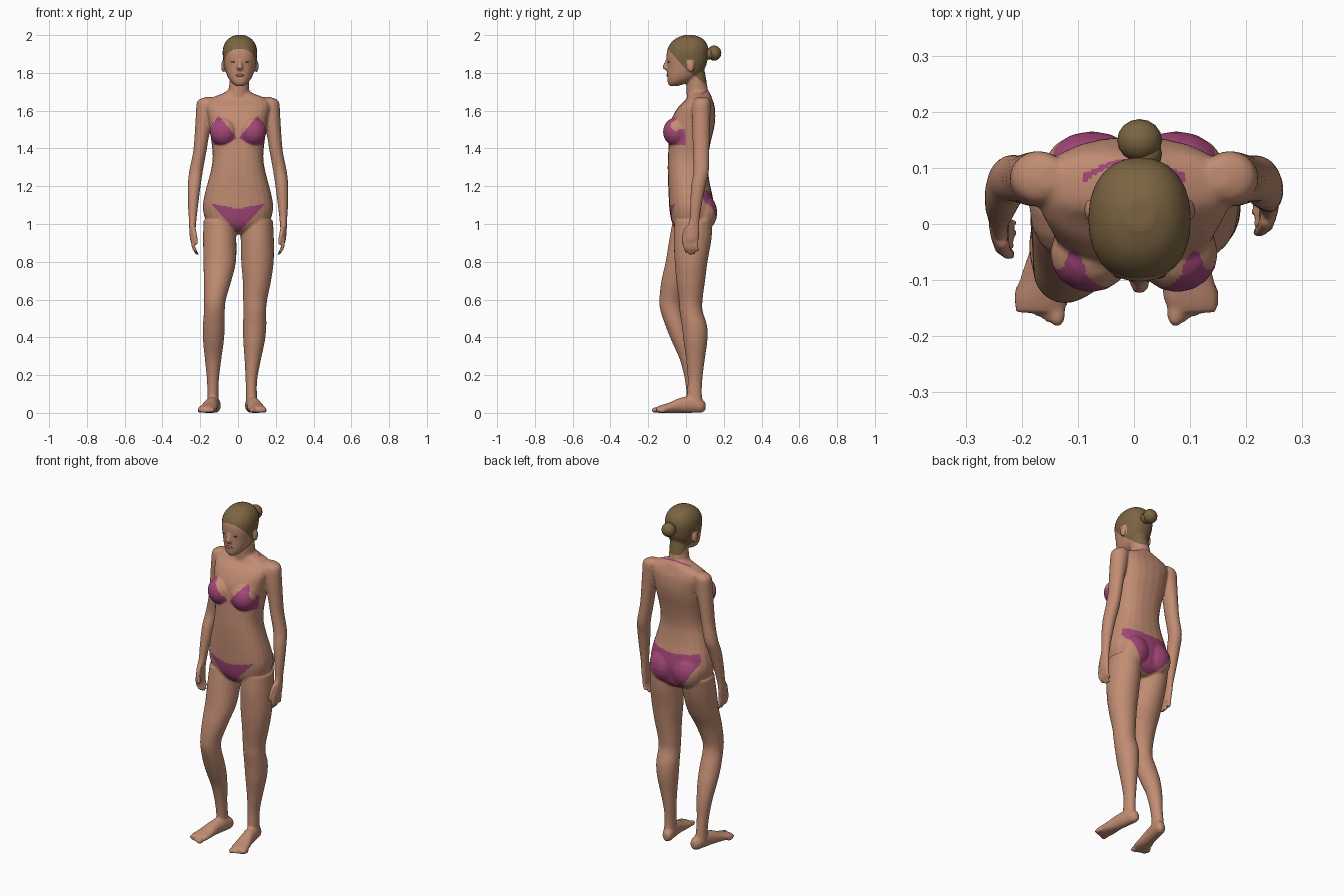
import bpy, bmesh, math
from mathutils import Matrix, Vector


def material(name, rgb):
    m = bpy.data.materials.new(name)
    m.diffuse_color = (*rgb, 1)
    return m


SKIN = material("skin", (0.54, 0.265, 0.172))
CLOTH = material("magenta cloth", (0.37, 0.062, 0.19))
HAIR = material("brown hair", (0.20, 0.128, 0.054))
DARK = material("dark brown", (0.06, 0.03, 0.022))
LIPS = material("lip colour", (0.38, 0.14, 0.10))


def smooth_path(rows, steps=4):
    """Catmull-Rom interpolation between ring rows."""
    out = []
    for i in range(len(rows) - 1):
        a, b, c, d = (rows[max(0, min(len(rows) - 1, i + k))] for k in (-1, 0, 1, 2))
        for s in range(steps):
            t = s / steps
            out.append([0.5 * (2 * q + (r - p) * t + (2 * p - 5 * q + 4 * r - w) * t * t
                               + (3 * q - p - 3 * r + w) * t ** 3)
                        for p, q, r, w in zip(a, b, c, d)])
    return out + [list(rows[-1])]


def loft(bm, rows, power=2.0, v=(0, 1, 0), n=24):
    """Closed tube through rows of (x, y, z, radius along x, radius along v)."""
    rings = []
    for x, y, z, ru, rv in smooth_path(rows):
        ring = []
        for i in range(n):
            a = 2 * math.pi * i / n
            c, s = math.cos(a), math.sin(a)
            c = math.copysign(abs(c) ** (2 / power), c)
            s = math.copysign(abs(s) ** (2 / power), s)
            ring.append(bm.verts.new(Vector((x + ru * c, y, z)) + Vector(v) * rv * s))
        rings.append(ring)
    for r0, r1 in zip(rings, rings[1:]):
        for i in range(n):
            bm.faces.new((r0[i], r0[(i + 1) % n], r1[(i + 1) % n], r1[i]))
    bm.faces.new(rings[0][::-1])
    bm.faces.new(rings[-1])


def ball(bm, centre, size):
    m = Matrix.Translation(centre) @ Matrix.Diagonal((*size, 1))
    bmesh.ops.create_uvsphere(bm, u_segments=16, v_segments=10, radius=1, matrix=m)


def finish(bm, name, mats):
    bmesh.ops.recalc_face_normals(bm, faces=bm.faces)
    me = bpy.data.meshes.new(name)
    bm.to_mesh(me)
    bm.free()
    for m in mats:
        me.materials.append(m)
    ob = bpy.data.objects.new(name, me)
    bpy.context.collection.objects.link(ob)
    for p in me.polygons:
        p.use_smooth = True
    return ob


def front_back(rows, cx):
    """(z, front y, back y, half width) to loft rows."""
    return [(cx, (f + b) / 2, z, w, (b - f) / 2) for z, f, b, w in rows]


body = bmesh.new()

# torso
loft(body, front_back([
    (.945, -.01, .09, .04), (.97, -.05, .125, .11), (1.01, -.075, .14, .165), (1.08, -.088, .15, .186),
    (1.15, -.092, .14, .178), (1.22, -.095, .125, .16), (1.30, -.097, .115, .14),
    (1.36, -.095, .118, .134), (1.43, -.092, .13, .14), (1.50, -.088, .147, .15),
    (1.56, -.075, .155, .158), (1.62, -.04, .152, .17), (1.66, 0, .14, .155),
    (1.69, .012, .128, .085), (1.71, .02, .115, .05)], 0), power=2.4)
for s in (-1, 1):
    ball(body, (s * .077, -.053, 1.488), (.073, .069, .076))   # bust
    ball(body, (s * .075, .085, 1.06), (.092, .081, .10))      # seat

# neck and head
loft(body, [(0, .065, 1.64, .075, .06), (.003, .06, 1.70, .057, .057),
            (.008, .055, 1.76, .052, .053), (.01, .045, 1.83, .05, .05)])
loft(body, front_back([
    (1.73, -.085, -.045, .018), (1.745, -.096, 0, .04), (1.77, -.099, .05, .06),
    (1.80, -.10, .085, .073), (1.84, -.10, .107, .083), (1.88, -.103, .116, .09),
    (1.92, -.10, .119, .091), (1.955, -.083, .11, .081), (1.983, -.052, .086, .058),
    (2.0, -.01, .045, .025)], .01), power=2.2)
loft(body, [(.01, -.096, 1.875, .008, .008), (.01, -.105, 1.85, .010, .012),
            (.01, -.108, 1.828, .017, .017), (.01, -.1, 1.815, .012, .008)])   # nose
for s in (-1, 1):
    ball(body, (.01 + s * .089, .025, 1.835), (.010, .02, .033))   # ears

# legs: x < 0 bent, x > 0 straight
loft(body, [(-.098, .03, 1.02, .085, .10), (-.097, .01, .92, .088, .098), (-.097, -.022, .8, .086, .086),
            (-.108, -.058, .7, .073, .072), (-.122, -.08, .6, .058, .061), (-.125, -.077, .54, .055, .058),
            (-.128, -.05, .46, .058, .058), (-.13, -.02, .38, .055, .056), (-.132, .013, .28, .043, .045),
            (-.133, .03, .18, .032, .037), (-.133, .04, .1, .029, .037), (-.133, .045, .04, .031, .04)])
loft(body, [(.10, .04, 1.02, .085, .10), (.102, .035, .92, .088, .10), (.103, .027, .8, .086, .087),
            (.10, .025, .7, .075, .076), (.091, .025, .6, .064, .063), (.089, .027, .54, .06, .061),
            (.088, .045, .46, .062, .067), (.085, .05, .38, .057, .063), (.078, .05, .28, .043, .049),
            (.071, .048, .18, .031, .039), (.071, .045, .1, .029, .039), (.073, .05, .04, .031, .042)])

# feet with toes
for x0, k, s in ((-.127, -.2, -1), (.072, .16, 1)):
    rows = [(.103, .035, .012, .018), (.085, .037, .029, .035), (.04, .045, .034, .045),
            (-.03, .04, .037, .04), (-.09, .027, .046, .027), (-.135, .02, .049, .02),
            (-.158, .016, .042, .014)]
    loft(body, [(x0 + k * (.05 - y), y, z, rx, rz) for y, z, rx, rz in rows], v=(0, 0, 1))
    for i in range(5):
        y = -.16 + .008 * i
        r = .015 if i == 0 else .011
        ball(body, (x0 + k * (.05 - y) + s * (-.032 + .018 * i), y, r), (r, .024, r))

# arms, hands and fingers
for s in (-1, 1):
    def at(x, y, z, rx, ry):
        shift = .035 * max(0, 1.28 - z) / .28 if s > 0 else 0
        return (s * x, y + min(shift, .04), z, rx, ry)
    loft(body, [at(*r) for r in (
        (.15, .085, 1.672, .02, .02), (.167, .083, 1.65, .048, .045), (.176, .08, 1.58, .047, .049),
        (.19, .08, 1.48, .039, .046), (.203, .08, 1.38, .035, .043), (.222, .08, 1.28, .036, .041),
        (.232, .055, 1.2, .034, .038), (.238, .03, 1.1, .027, .031), (.24, .012, 1.02, .02, .027),
        (.241, -.003, .97, .017, .036), (.238, -.012, .92, .016, .04), (.235, -.014, .90, .012, .036))])
    for i in range(4):
        y = -.044 + .02 * i
        tip = (.848, .838, .84, .856)[i]
        loft(body, [at(.238, y, .925, .011, .010), at(.237, y, .885, .010, .010),
                    at(.228, y + .003, .86, .010, .009), at(.214, y + .006, tip, .008, .008)], n=12)
    loft(body, [at(.236, -.028, .985, .012, .014), at(.23, -.047, .95, .012, .012),
                at(.222, -.054, .91, .010, .010), at(.218, -.054, .89, .007, .007)], n=12)   # thumb

woman = finish(body, "body", (SKIN, CLOTH, HAIR))

# fuse all the parts into one smooth skin
rm = woman.modifiers.new("fuse", 'REMESH')
rm.mode = 'VOXEL'
rm.voxel_size = 0.006
sm = woman.modifiers.new("relax", 'SMOOTH')
sm.factor, sm.iterations = 0.5, 4
bpy.context.view_layer.objects.active = woman
woman.select_set(True)
for mod in ("fuse", "relax"):
    bpy.ops.object.modifier_apply(modifier=mod)
me = woman.data
if len(me.materials) < 3:
    me.materials.clear()
    for m in (SKIN, CLOTH, HAIR):
        me.materials.append(m)


def region(c):
    """0 skin, 1 swimwear, 2 hair."""
    x, y, z = c
    a = abs(x)
    if z > 1.745:
        ear = abs(x - .01) > .075 and abs(y - .025) < .021 and abs(z - 1.835) < .034
        line = 1.82 - 1.1 * y if y < 0 else 1.82 - .8 * y
        return 2 if z > line and not ear else 0
    if 1.62 < z and y > .0 and a < .09:                       # neck strap
        return int(abs(z - 1.63 - .7 * y) < .006)
    if 1.40 < z < 1.6 and y < -.005 and a < .165:             # top cups
        return int(z > max(1.42, 1.455 - .5 * a) and z < 1.45 + 1.2 * a
                   and z < 1.575 - 1.9 * (a - .105))
    if .94 < z < 1.2:                                         # bottoms
        if y < .03:
            return int(a < .15 and .95 + 1.1 * a < z < 1.08 + .2 * a)
        return int(a < .165 and y > .03 + .35 * a and .95 + 7 * a * a < z < 1.165 + .1 * a)
    return 0


for p in me.polygons:
    p.material_index = region(p.center)
    p.use_smooth = True

# hair bun
bm = bmesh.new()
ball(bm, (.01, .149, 1.905), (.04, .038, .04))
ball(bm, (.02, .125, 1.90), (.03, .03, .03))
finish(bm, "hair_bun", (HAIR,))

# eyes and mouth
bm = bmesh.new()
for s in (-1, 1):
    ball(bm, (.01 + s * .034, -.090, 1.858), (.013, .007, .004))
finish(bm, "eyes", (DARK,))
bm = bmesh.new()
ball(bm, (.01, -.097, 1.787), (.022, .007, .007))
finish(bm, "mouth", (LIPS,))
